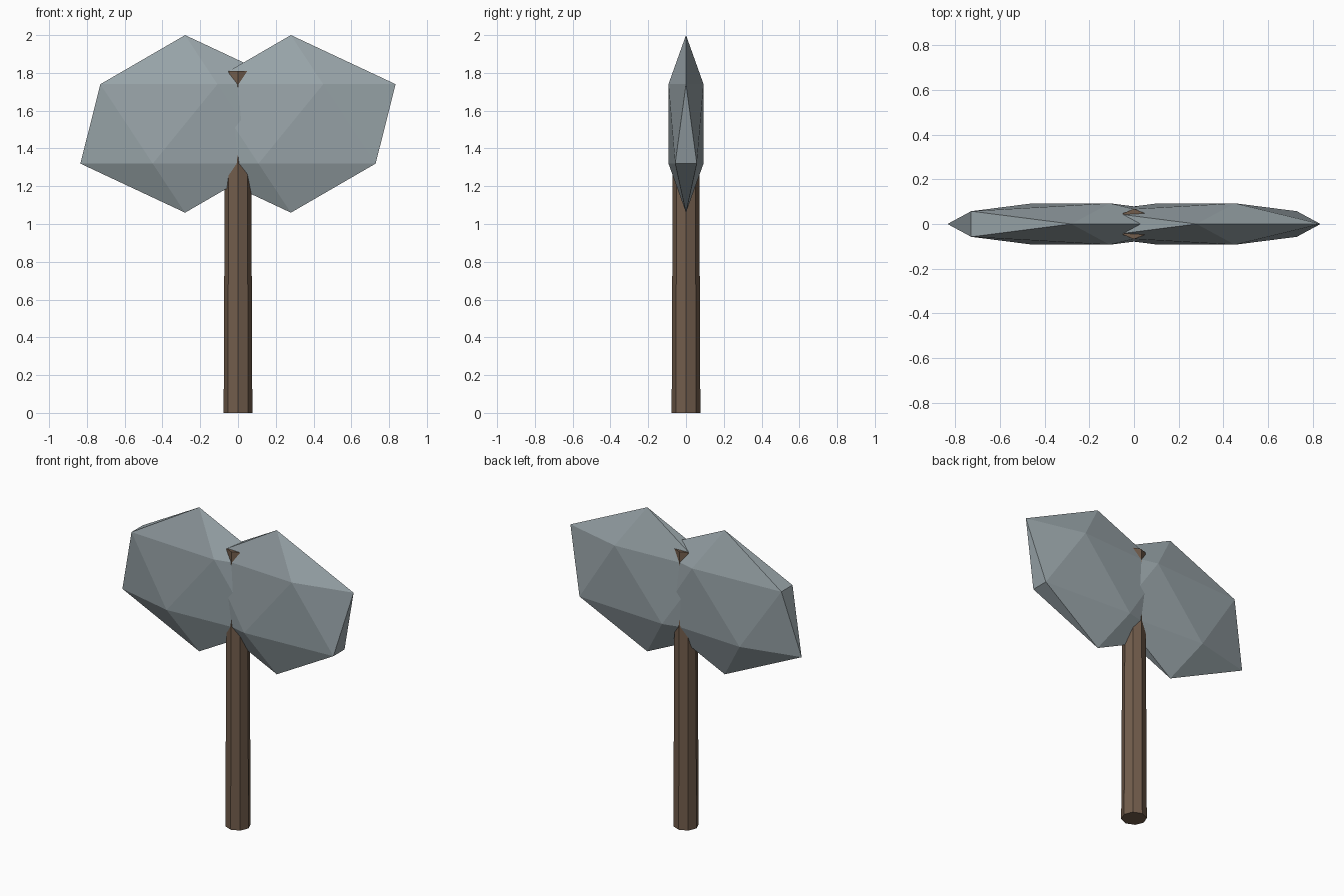
import bpy

if "Cube" in bpy.data.objects:
    bpy.data.objects.remove(bpy.data.objects["Cube"])


def make_material(name, rgb):
    mat = bpy.data.materials.new(name)
    mat.diffuse_color = (*rgb, 1.0)
    mat.use_nodes = True
    mat.node_tree.nodes["Principled BSDF"].inputs["Base Color"].default_value = mat.diffuse_color
    return mat


steel = make_material("steel_grey", (0.32, 0.376, 0.40))
wood = make_material("dark_wood", (0.168, 0.109, 0.072))

# Handle: gently tapered octagonal shaft
HANDLE_TOP = 1.81
bpy.ops.mesh.primitive_cone_add(vertices=8, radius1=0.076, radius2=0.068,
                                depth=HANDLE_TOP, location=(0, 0, HANDLE_TOP / 2))
handle = bpy.context.object
handle.name = "handle"
handle.data.materials.append(wood)

# Blades: two flattened icosahedra overlapping at the handle
for name, x in (("left_blade", -0.28), ("right_blade", 0.28)):
    bpy.ops.mesh.primitive_ico_sphere_add(subdivisions=1, radius=1,
                                          location=(x, 0, 1.53))
    blade = bpy.context.object
    blade.name = name
    blade.scale = (0.62, 0.109, 0.47)
    bpy.ops.object.transform_apply(location=False, rotation=False, scale=True)
    blade.data.materials.append(steel)
